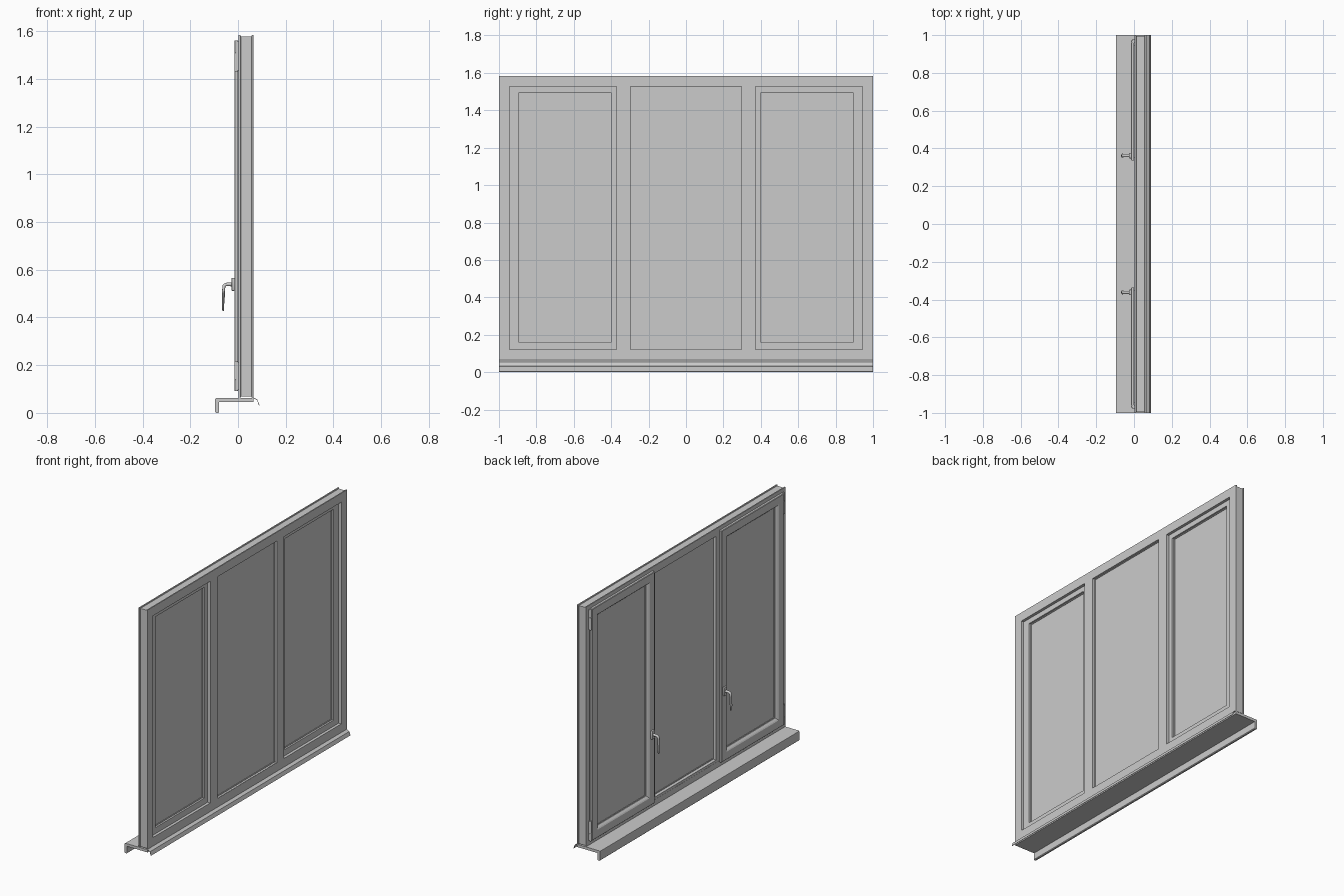
import bpy, bmesh, math
from mathutils import Vector

if "Cube" in bpy.data.objects:
    bpy.data.objects.remove(bpy.data.objects["Cube"])


def finish(name, bm, smooth=False):
    bmesh.ops.recalc_face_normals(bm, faces=bm.faces)
    me = bpy.data.meshes.new(name)
    bm.to_mesh(me)
    bm.free()
    ob = bpy.data.objects.new(name, me)
    bpy.context.collection.objects.link(ob)
    if smooth:
        bpy.ops.object.select_all(action='DESELECT')
        ob.select_set(True)
        bpy.context.view_layer.objects.active = ob
        bpy.ops.object.shade_smooth_by_angle(angle=math.radians(40))
    return ob


def skin(name, rings, closed=False, smooth=False):
    """Bridge equal-length point loops; closed joins last to first, otherwise cap."""
    bm = bmesh.new()
    vs = [[bm.verts.new(p) for p in r] for r in rings]
    n, m = len(vs), len(vs[0])
    for i in range(n if closed else n - 1):
        a, b = vs[i], vs[(i + 1) % n]
        for j in range(m):
            k = (j + 1) % m
            bm.faces.new((a[j], a[k], b[k], b[j]))
    if not closed:
        bm.faces.new(vs[0])
        bm.faces.new(vs[-1])
    return finish(name, bm, smooth)


def frame_ring(name, profile, y0, y1, z0, z1):
    """Mitred rectangular frame; profile is (x, inset from outer rectangle)."""
    corners = [(y0, z0, 1, 1), (y1, z0, -1, 1), (y1, z1, -1, -1), (y0, z1, 1, -1)]
    return skin(name, [[(x, y + sy * d, z + sz * d) for x, d in profile]
                       for y, z, sy, sz in corners], closed=True)


def box(name, x0, x1, y0, y1, z0, z1, bevel=0):
    bm = bmesh.new()
    bmesh.ops.create_cube(bm, size=1)
    for v in bm.verts:
        v.co = ((x0 + x1) / 2 + v.co.x * (x1 - x0), (y0 + y1) / 2 + v.co.y * (y1 - y0),
                (z0 + z1) / 2 + v.co.z * (z1 - z0))
    if bevel:
        bmesh.ops.bevel(bm, geom=bm.edges[:], offset=bevel, segments=2, affect='EDGES', profile=0.5)
    return finish(name, bm, bool(bevel))


def tube(name, path, seg=14):
    """Round bar lying in a plane of constant y; path is (x, y, z, radius_in_plane, radius_y)."""
    pts = [Vector(p[:3]) for p in path]
    rings = []
    for i, p in enumerate(pts):
        t = (pts[min(i + 1, len(pts) - 1)] - pts[max(i - 1, 0)]).normalized()
        v = Vector((0, 1, 0))
        u = t.cross(v).normalized()
        rings.append([p + u * path[i][3] * math.cos(a) + v * path[i][4] * math.sin(a)
                      for a in (2 * math.pi * k / seg for k in range(seg))])
    return skin(name, rings, smooth=True)


# Outer frame with shallow perimeter groove and inner rebate
frame_ring("outer_frame", [(.003, 0), (.010, 0), (.012, .005), (.056, .005), (.058, 0), (.065, 0),
                           (.065, .057), (.047, .057), (.047, .036), (.003, .036)],
           -1, 1, .063, 1.584)

# Fixed centre pane: sloped bead, gasket and glass
frame_ring("centre_bead", [(.004, 0), (.004, .015), (.008, .018), (.020, .022), (.064, .022), (.064, 0)],
           -.32, .32, .099, 1.55)
frame_ring("centre_gasket", [(.017, 0), (.018, .005), (.050, .005), (.051, 0)],
           -.299, .299, .12, 1.529)
box("centre_glass", .021, .046, -.299, .299, .12, 1.53)

for s, side in ((1, "right"), (-1, "left")):
    def span(a, b):
        return (a, b) if s > 0 else (-b, -a)

    # Mullion, T-shaped in plan
    plan = [(.003, .305), (.022, .305), (.022, .297), (.065, .297), (.065, .371), (.047, .371),
            (.047, .347), (.003, .347)]
    skin(side + "_mullion", [[(x, s * y, z) for x, y in plan] for z in (.1, 1.55)])

    # Opening sash: overlapping inner lip, sloped glazing bead
    ya, yb = span(.335, .960)
    frame_ring(side + "_sash", [(.001, 0), (-.012, 0), (-.015, .003), (-.015, .050), (-.011, .056),
                                (.000, .066), (.046, .066), (.046, .016), (.001, .016)],
               ya, yb, .092, 1.562)
    ya, yb = span(.400, .895)
    frame_ring(side + "_sash_gasket", [(.003, 0), (.004, .005), (.034, .005), (.035, 0)],
               ya, yb, .157, 1.497)
    box(side + "_sash_glass", .007, .030, ya, yb, .157, 1.497)

    # Hinges on the outer stile
    for z0, z1, z2, pos in ((1.432, 1.510, 1.562, "top"), (.218, .140, .092, "bottom")):
        hy = s * .968
        tube(side + "_" + pos + "_hinge_barrel", [(-.007, hy, z0, .008, .008), (-.007, hy, z1, .008, .008)])
        d = math.copysign(.002, z1 - z0)
        tube(side + "_" + pos + "_hinge_pin", [(-.007, hy, z1 + d, .007, .007), (-.007, hy, z2, .007, .007)])
        tube(side + "_" + pos + "_hinge_core", [(-.007, hy, z1 - d, .004, .004), (-.007, hy, z1 + 2 * d, .004, .004)])
        a, b = span(.957, .976)
        box(side + "_" + pos + "_hinge_leaf", -.004, .004, a, b, min(z0, z2) + .004, max(z0, z2) - .004)

    # Handle: mounting plate and bent tapered lever
    h = s * .362
    box(side + "_handle_plate", -.027, -.014, h - .014, h + .014, .512, .566, .003)
    tube(side + "_handle_lever", [(-.016, h, .539, .009, .009), (-.032, h, .539, .008, .008),
                                  (-.046, h, .539, .007, .008), (-.054, h, .537, .007, .008),
                                  (-.059, h, .531, .007, .009), (-.060, h, .520, .006, .010),
                                  (-.061, h, .490, .006, .011), (-.063, h, .455, .005, .010),
                                  (-.062, h, .432, .004, .008), (-.0615, h, .427, .002, .004)])

# Inner sill board with dropped nosing
sill = [(-.092, 0), (-.083, 0), (-.079, .004), (-.079, .046), (.065, .046), (.065, .063),
        (-.090, .063), (-.095, .060), (-.096, .055), (-.096, .004)]
skin("inner_sill", [[(x, y, z) for x, z in sill] for y in (-1, 1)])

# Thin outer drip sheet
drip = [(.060, .064), (.064, .066), (.082, .055), (.090, .032), (.088, .031), (.080, .053), (.064, .062)]
skin("outer_drip", [[(x, y, z) for x, z in drip] for y in (-1, 1)])
